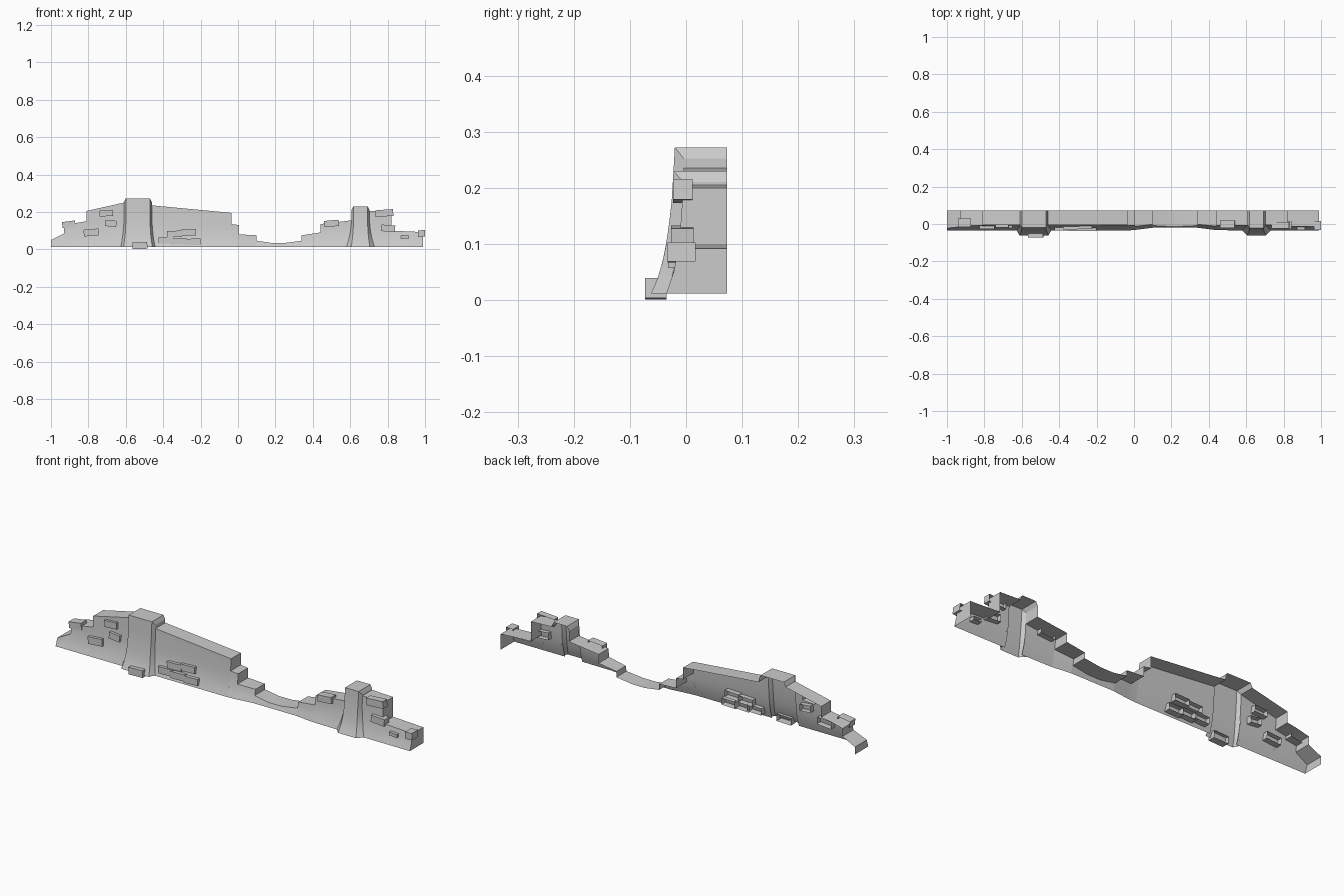
import bpy, bmesh, math
from mathutils import Matrix, Vector

if "Cube" in bpy.data.objects:
    bpy.data.objects.remove(bpy.data.objects["Cube"])

stone = bpy.data.materials.new("grey stone")
stone.use_nodes = True
colour = (0.6, 0.6, 0.6, 1)
stone.diffuse_color = colour
stone.node_tree.nodes["Principled BSDF"].inputs["Base Color"].default_value = colour

BASE, BACK = 0.012, 0.073


def curve(points, z):
    """Interpolate y along a list of (z, y) points."""
    for (z0, y0), (z1, y1) in zip(points, points[1:]):
        if z <= z1:
            return y0 + (y1 - y0) * max(0, (z - z0) / (z1 - z0))
    return points[-1][1]


def wall_y(x, z):
    batter = [(BASE, -0.035), (0.05, -0.022), (0.1, -0.012), (0.2, -0.005), (0.3, -0.003)]
    # The worn gap sits a little further back
    inset = 0.015 * max(0, min(1, (x + 0.02) / 0.12, (0.46 - x) / 0.12))
    return curve(batter, z) + inset


def buttress_y(z):
    return curve([(BASE, -0.062), (0.05, -0.046), (0.1, -0.035), (0.17, -0.026), (0.27, -0.02)], z)


def finish(name, bm, smooth=True):
    bmesh.ops.remove_doubles(bm, verts=bm.verts, dist=0.0002)
    mesh = bpy.data.meshes.new(name)
    bm.to_mesh(mesh)
    bm.free()
    ob = bpy.data.objects.new(name, mesh)
    bpy.context.collection.objects.link(ob)
    mesh.materials.append(stone)
    if smooth:
        bpy.ops.object.select_all(action="DESELECT")
        ob.select_set(True)
        bpy.context.view_layer.objects.active = ob
        bpy.ops.object.shade_smooth_by_angle(angle=math.radians(25))
    return ob


def face(bm, points):
    bm.faces.new([bm.verts.new(p) for p in points])


def rows(low, high, count=6):
    return [low + (high - low) * i / count for i in range(count + 1)]


def upright(bm, x, low, high, facing):
    """Cross wall closing a step or an end; facing is the sign of its x normal."""
    pts = [(x, wall_y(x, z), z) for z in rows(low, high)]
    pts += [(x, BACK, high), (x, BACK, low)]
    face(bm, pts if facing < 0 else pts[::-1])


def wall(name, line, left_end=False, right_end=False):
    """Open-backed wall under a broken skyline of (x, z) points."""
    bm = bmesh.new()
    for (x0, h0), (x1, h1) in zip(line, line[1:]):
        if x0 == x1:
            upright(bm, x0, min(h0, h1), max(h0, h1), -1 if h1 > h0 else 1)
            continue
        a = [(x0, wall_y(x0, z), z) for z in rows(BASE, h0)]
        b = [(x1, wall_y(x1, z), z) for z in rows(BASE, h1)]
        for i in range(len(a) - 1):
            face(bm, [a[i], b[i], b[i + 1], a[i + 1]])
        face(bm, [a[-1], b[-1], (x1, BACK, h1), (x0, BACK, h0)])
    if left_end:
        upright(bm, line[0][0], BASE, line[0][1], -1)
    if right_end:
        upright(bm, line[-1][0], BASE, line[-1][1], 1)
    finish(name, bm)


def buttress(name, cx, half, flare, top, sides):
    """Flared pier; sides gives the wall height on each side of it."""
    bm = bmesh.new()
    levels = rows(BASE, top, 8)

    def width(z):
        return half + 0.012 * max(0, 1 - (z - BASE) / 0.14) ** 2

    def outer(z):
        return half + 0.01 + flare * max(0, 1 - (z - BASE) / 0.16) ** 2

    for z0, z1 in zip(levels, levels[1:]):
        face(bm, [(cx + s * width(z), buttress_y(z), z)
                  for s, z in ((-1, z0), (1, z0), (1, z1), (-1, z1))])
    for s, height in zip((-1, 1), sides):
        shoulder = top - 0.02
        edge = [(z, min(z, shoulder)) for z in levels]
        for (z0, e0), (z1, e1) in zip(edge, edge[1:]):
            pts = [(cx + s * width(z0), buttress_y(z0), z0), (cx + s * width(z1), buttress_y(z1), z1),
                   (cx + s * outer(e1), wall_y(cx, e1), e1), (cx + s * outer(e0), wall_y(cx, e0), e0)]
            if e1 - e0 < 0.0002:
                pts.pop()
            face(bm, pts if s < 0 else pts[::-1])
        # Sloped shoulder and the cheek showing above the wall
        xo = cx + s * (half + 0.01)
        slope = [(cx + s * half, buttress_y(top), top), (cx + s * half, BACK, top),
                 (xo, BACK, shoulder), (xo, wall_y(cx, shoulder), shoulder)]
        face(bm, slope if s < 0 else slope[::-1])
        if height < shoulder - 0.001:
            upright(bm, xo, height, shoulder, s)
    face(bm, [(cx - half, buttress_y(top), top), (cx + half, buttress_y(top), top),
              (cx + half, BACK, top), (cx - half, BACK, top)])
    finish(name, bm)


def brick(name, x0, x1, z0, z1, front=None, depth=0.04, tilt=0):
    """Loose stone, open at the back, bedded in the wall face."""
    bm = bmesh.new()
    cx, cz = (x0 + x1) / 2, (z0 + z1) / 2
    if front is None:
        front = wall_y(cx, cz) - 0.013
    bmesh.ops.create_cube(bm, size=1)
    rear = [f for f in bm.faces if f.normal.y > 0.5]
    bmesh.ops.delete(bm, geom=rear, context="FACES_ONLY")
    bmesh.ops.scale(bm, vec=(x1 - x0, depth, z1 - z0), verts=bm.verts)
    bmesh.ops.rotate(bm, matrix=Matrix.Rotation(math.radians(tilt), 3, "Y"), verts=bm.verts)
    bmesh.ops.translate(bm, vec=Vector((cx, front + depth / 2, cz)), verts=bm.verts)
    finish(name, bm, smooth=False)


# Three runs of broken wall between the buttresses
wall("wall_right", [(-1, 0.05), (-0.93, 0.085), (-0.93, 0.125), (-0.87, 0.14), (-0.81, 0.15),
                    (-0.81, 0.205), (-0.61, 0.25)], left_end=True)
wall("wall_middle", [(-0.46, 0.235), (-0.035, 0.195), (-0.035, 0.135), (0.005, 0.13), (0.005, 0.08),
                     (0.1, 0.075), (0.1, 0.046), (0.18, 0.034), (0.25, 0.034), (0.34, 0.046),
                     (0.34, 0.075), (0.44, 0.09), (0.44, 0.135), (0.607, 0.155)])
wall("wall_left", [(0.703, 0.205), (0.82, 0.2), (0.82, 0.1), (0.99, 0.092)], right_end=True)

# Buttresses
buttress("tall_buttress", -0.535, 0.065, 0.017, 0.272, (0.25, 0.235))
buttress("short_buttress", 0.655, 0.038, 0.027, 0.23, (0.155, 0.205))

# Bricks standing proud of the wall
brick("loose_top_brick", -0.94, -0.87, 0.118, 0.15, -0.015, 0.045, -8)
brick("upper_brick", -0.74, -0.67, 0.177, 0.21, tilt=-3)
brick("middle_brick", -0.71, -0.65, 0.122, 0.155, tilt=5)
brick("lower_brick", -0.825, -0.745, 0.072, 0.108, tilt=-5)
brick("foot_brick", -0.565, -0.485, 0.002, 0.038, -0.073, 0.038, -2)
for i, (x, z) in enumerate([(-0.34, 0.082), (-0.265, 0.09), (-0.385, 0.048), (-0.315, 0.043), (-0.24, 0.04)]):
    brick(f"cluster_brick_{i + 1}", x - 0.04, x + 0.04, z - 0.017, z + 0.017, tilt=-2)
brick("ledge_brick", 0.46, 0.54, 0.122, 0.155, tilt=-5)
brick("corner_brick", 0.735, 0.83, 0.176, 0.212, -0.023, 0.035, -4)
brick("shelf_brick", 0.765, 0.84, 0.095, 0.13, -0.027, 0.04, 4)
brick("small_brick", 0.87, 0.915, 0.058, 0.075, tilt=3)
brick("end_brick", 0.962, 1.0, 0.068, 0.102, -0.033, 0.05, -3)
